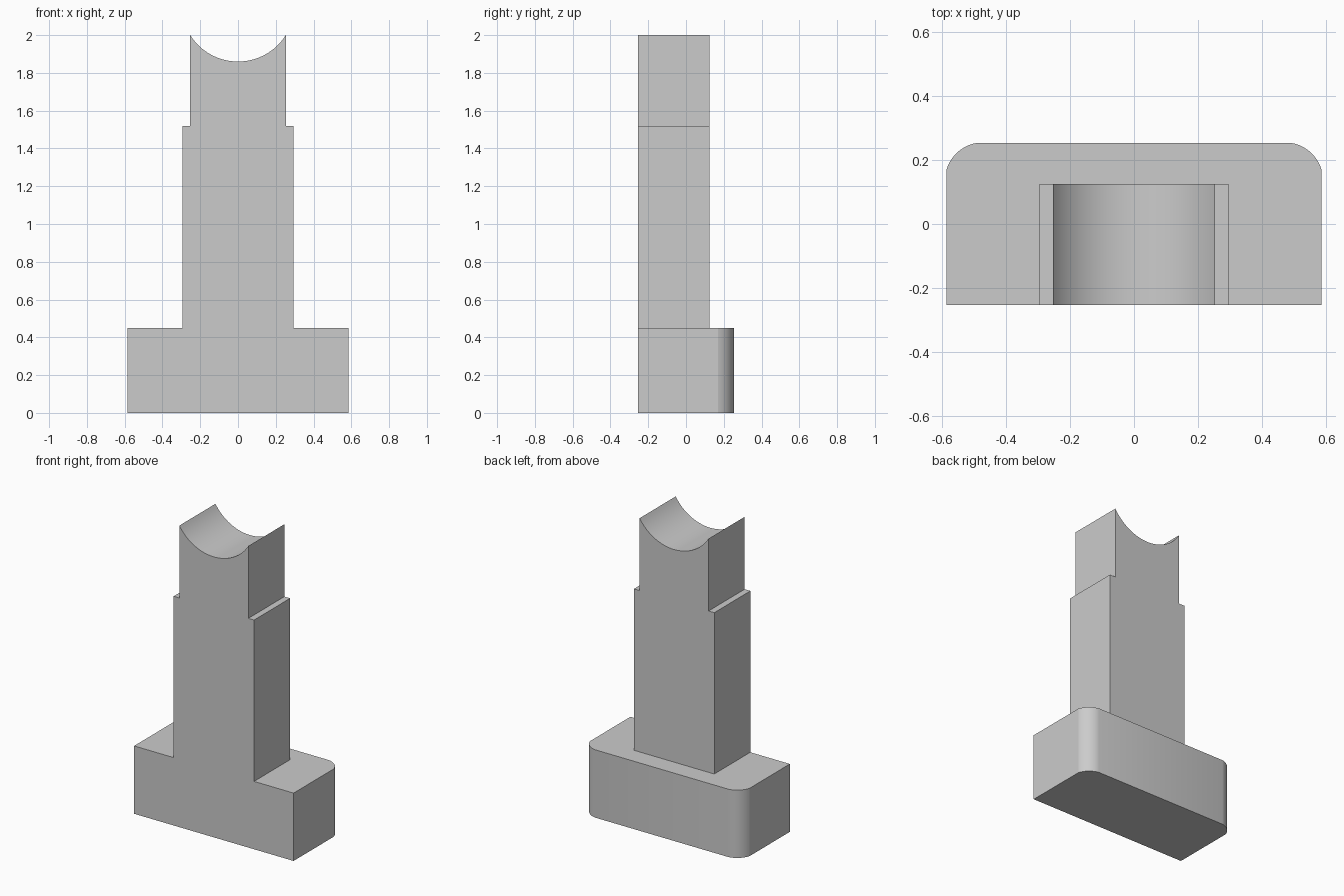
import bpy
import bmesh
import math
from mathutils import Vector

cube = bpy.data.objects.get("Cube")
if cube:
    bpy.data.objects.remove(cube, do_unlink=True)

grey = bpy.data.materials.new("plain grey")
grey.use_nodes = True
colour = (0.6, 0.6, 0.6, 1)
grey.diffuse_color = colour
grey.node_tree.nodes["Principled BSDF"].inputs["Base Color"].default_value = colour

FRONT, BACK = -0.253, 0.253
BASE_W, BASE_H = 0.585, 0.45
TOWER_W, TOWER_BACK, SHOULDER = 0.295, 0.125, 1.52
NECK_W, TOP, SADDLE_DEPTH = 0.253, 2.0, 0.14


def arc(start, end, sag, steps):
    """Points of a circular arc bulging to the right of start -> end."""
    a, b = Vector(start), Vector(end)
    chord = b - a
    half = chord.length / 2
    radius = (half * half + sag * sag) / (2 * sag)
    along = chord.normalized()
    out = Vector((along.y, -along.x))
    centre = (a + b) / 2 - out * (radius - sag)
    sweep = math.asin(half / radius)
    points = []
    for i in range(steps + 1):
        t = sweep * (2 * i / steps - 1)
        points.append(tuple(centre + radius * (along * math.sin(t) + out * math.cos(t))))
    return points


def prism(name, points, to_3d, extrude):
    """Extrude a flat outline into a solid object."""
    bm = bmesh.new()
    face = bm.faces.new([bm.verts.new(to_3d(p)) for p in points])
    result = bmesh.ops.extrude_face_region(bm, geom=[face])
    verts = [v for v in result["geom"] if isinstance(v, bmesh.types.BMVert)]
    bmesh.ops.translate(bm, verts=verts, vec=extrude)
    bmesh.ops.recalc_face_normals(bm, faces=bm.faces)
    mesh = bpy.data.meshes.new(name)
    bm.to_mesh(mesh)
    bm.free()
    mesh.materials.append(grey)
    obj = bpy.data.objects.new(name, mesh)
    bpy.context.collection.objects.link(obj)
    return obj


# Base block with rounded rear corners
corner = arc((BASE_W, 0.17), (0.49, BACK), 0.018, 10)
outline = [(BASE_W, FRONT)] + corner
outline += [(-x, y) for x, y in reversed(outline)]
stand = prism("saddle_stand", outline, lambda p: (p[0], p[1], 0), (0, 0, BASE_H))

# Stepped upright with a curved saddle in its top
saddle = arc((-NECK_W, TOP), (NECK_W, TOP), SADDLE_DEPTH, 32)
right_side = [(NECK_W, SHOULDER), (TOWER_W, SHOULDER), (TOWER_W, 0.2)]
left_side = [(-x, z) for x, z in reversed(right_side)]
upright = prism("upright", saddle + right_side + left_side,
                lambda p: (p[0], FRONT, p[1]), (0, TOWER_BACK - FRONT, 0))

# Fuse both into one solid
union = stand.modifiers.new("union", "BOOLEAN")
union.operation = "UNION"
union.solver = "EXACT"
union.object = upright
bpy.context.view_layer.objects.active = stand
stand.select_set(True)
bpy.ops.object.modifier_apply(modifier=union.name)
bpy.data.objects.remove(upright, do_unlink=True)

# Merge the flush front faces
bm = bmesh.new()
bm.from_mesh(stand.data)
bmesh.ops.remove_doubles(bm, verts=bm.verts, dist=0.0001)
bmesh.ops.dissolve_limit(bm, angle_limit=0.01, verts=bm.verts, edges=bm.edges)
bm.to_mesh(stand.data)
bm.free()
bpy.ops.object.shade_smooth_by_angle(angle=math.radians(18))
